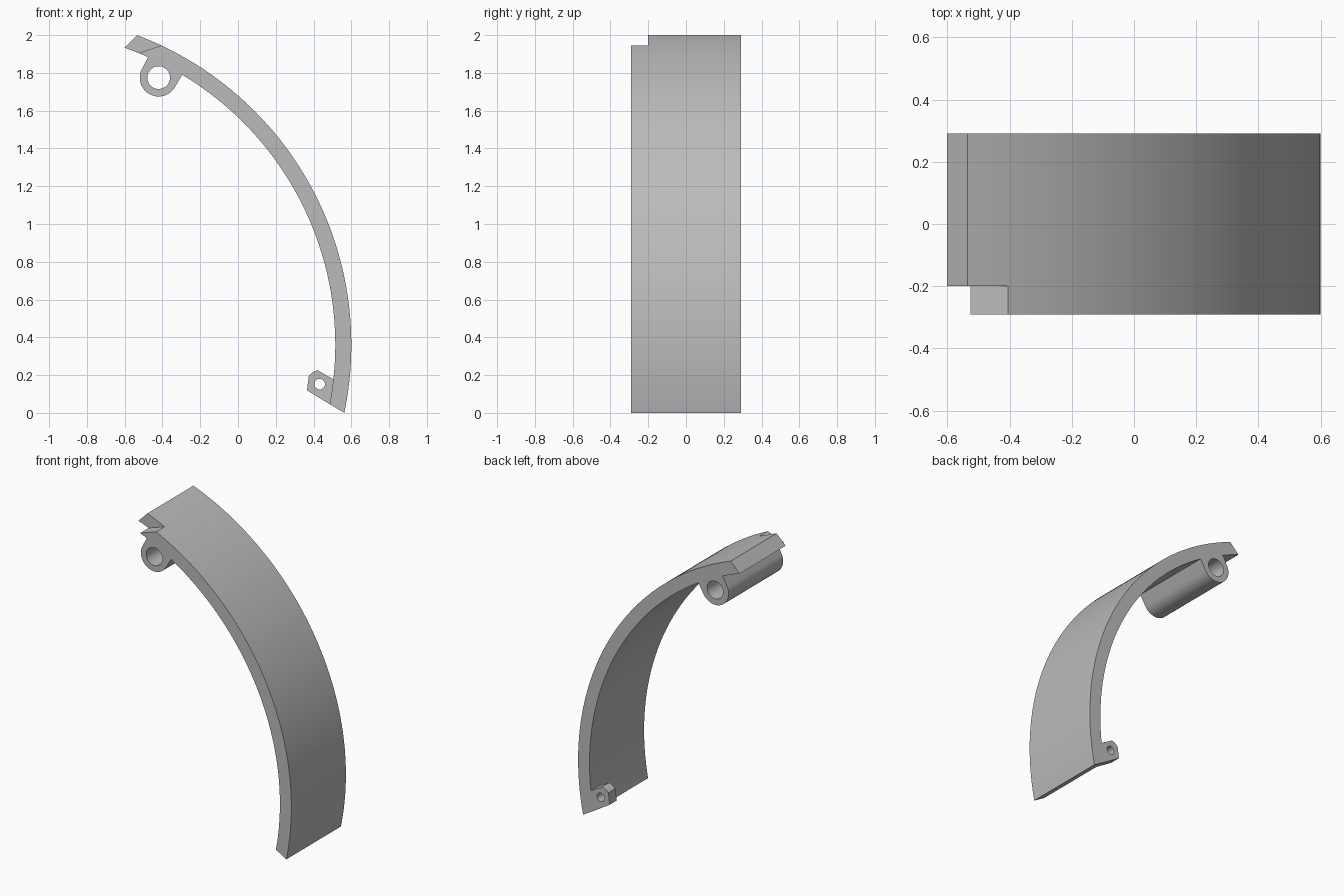
import bpy, bmesh
from math import cos, sin, atan2, radians, tau
from mathutils import Vector

cube = bpy.data.objects.get("Cube")
if cube:
    bpy.data.objects.remove(cube)

BACK, FRONT = 0.29, -0.29
CENTRE = (-1.152, 0.36)          # centre of both shell arcs
R_OUT, R_IN = 1.752, 1.667

grey = bpy.data.materials.new("mid_grey")
grey.use_nodes = True
colour = (0.5, 0.5, 0.5, 1)
grey.diffuse_color = colour
grey.node_tree.nodes["Principled BSDF"].inputs["Base Color"].default_value = colour


def arc(centre, r, start, end, n):
    return [(centre[0] + r * cos(start + (end - start) * i / n),
             centre[1] + r * sin(start + (end - start) * i / n)) for i in range(n + 1)]


def circle(centre, r, n=48):
    return arc(centre, r, 0, tau, n)[:-1]


def shell_angle(x, z):
    return atan2(z - CENTRE[1], x - CENTRE[0])


def extrude(name, loops, y0, y1):
    """Extrude an x-z outline (further loops are holes) from y0 to y1."""
    curve = bpy.data.curves.new(name, "CURVE")
    curve.dimensions = "2D"
    curve.fill_mode = "BOTH"
    curve.extrude = (y1 - y0) / 2
    for loop in loops:
        spline = curve.splines.new("POLY")
        spline.points.add(len(loop) - 1)
        for point, (x, z) in zip(spline.points, loop):
            point.co = (x, z, 0, 1)
        spline.use_cyclic_u = True
    temp = bpy.data.objects.new(name + "_curve", curve)
    bpy.context.collection.objects.link(temp)
    bpy.context.view_layer.update()
    mesh = bpy.data.meshes.new_from_object(
        temp.evaluated_get(bpy.context.evaluated_depsgraph_get()))
    bpy.data.objects.remove(temp)
    bm = bmesh.new()
    bm.from_mesh(mesh)
    bmesh.ops.remove_doubles(bm, verts=bm.verts, dist=1e-5)
    for v in bm.verts:
        x, z, d = v.co
        v.co = Vector((x, (y0 + y1) / 2 - d, z))
    bmesh.ops.recalc_face_normals(bm, faces=bm.faces)
    bm.to_mesh(mesh)
    bm.free()
    mesh.name = name
    mesh.materials.clear()
    mesh.materials.append(grey)
    obj = bpy.data.objects.new(name, mesh)
    bpy.context.collection.objects.link(obj)
    return obj


def smooth(obj):
    bpy.ops.object.select_all(action="DESELECT")
    obj.select_set(True)
    bpy.context.view_layer.objects.active = obj
    bpy.ops.object.shade_smooth_by_angle(angle=radians(30))


# Curved shell with slanted ends
outer = arc(CENTRE, R_OUT, shell_angle(0.565, 0), shell_angle(-0.535, 2), 72)
inner = arc(CENTRE, R_IN, shell_angle(-0.6, 1.937), shell_angle(0.49, 0.045), 72)
shell = extrude("curved_shell", [outer + inner], FRONT, BACK)

# Slanted notch at the front of the upper end
notch = extrude("notch_cutter", [[(-0.765, 1.825), (-0.405, 1.945), (-0.345, 1.965),
                                  (-0.345, 2.2), (-0.765, 2.2)]], FRONT - 0.1, -0.2)
notch.hide_render = True
cut = shell.modifiers.new("notch", "BOOLEAN")
cut.operation = "DIFFERENCE"
cut.solver = "EXACT"
cut.object = notch
bpy.context.view_layer.objects.active = shell
bpy.ops.object.modifier_apply(modifier=cut.name)
bpy.data.objects.remove(notch)
smooth(shell)

# Full-width hinge tube under the upper end
pivot = (-0.42, 1.775)
seat = arc(CENTRE, R_IN, shell_angle(-0.295, 1.79), shell_angle(-0.475, 1.885), 10)
barrel = arc(pivot, 0.1, radians(155), radians(328), 32)
smooth(extrude("hinge_tube", [seat + barrel, circle(pivot, 0.06)], FRONT, BACK))

# Small drilled lug at the back of the lower end
lug_seat = arc(CENTRE, R_IN, shell_angle(0.49, 0.045), shell_angle(0.507, 0.178), 6)
lug = lug_seat + [(0.42, 0.226), (0.403, 0.22), (0.388, 0.21), (0.375, 0.197), (0.365, 0.12)]
smooth(extrude("drilled_lug", [lug, circle((0.432, 0.152), 0.028, 32)], 0.215, BACK))
